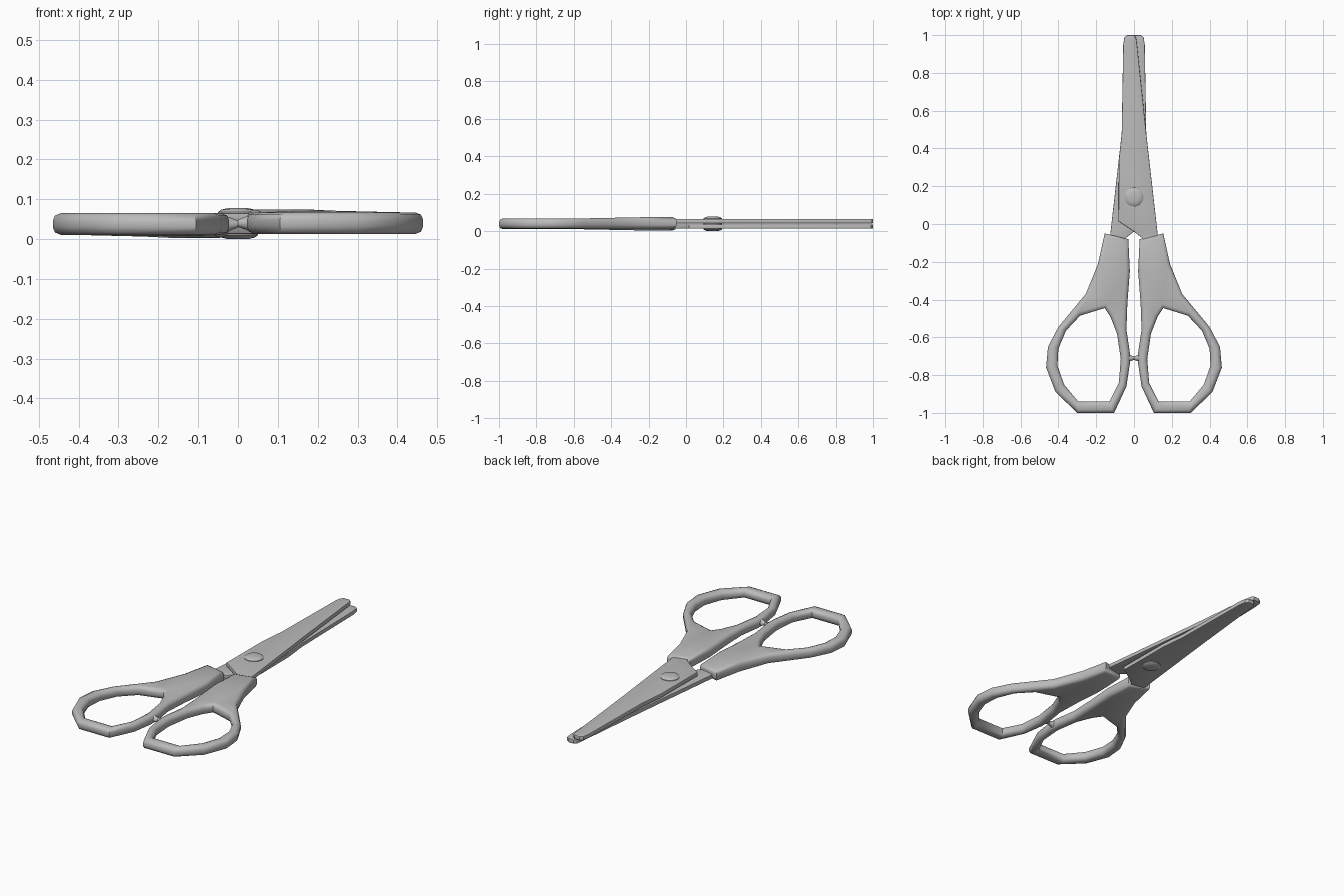
import bpy, bmesh, math
from mathutils import Vector

cube = bpy.data.objects.get("Cube")
if cube:
    bpy.data.objects.remove(cube)

HEIGHT = 0.078  # overall thickness, the two halves are turned about its middle

grey = bpy.data.materials.new("plain grey")
grey.use_nodes = True
grey.diffuse_color = (0.5, 0.5, 0.5, 1)
grey.node_tree.nodes["Principled BSDF"].inputs["Base Color"].default_value = (0.5, 0.5, 0.5, 1)


def inset(loop, dist):
    """Move a loop towards its left side with mitred corners."""
    out = []
    for i, p in enumerate(loop):
        p = Vector(p)
        a = (p - Vector(loop[i - 1])).normalized()
        b = (Vector(loop[(i + 1) % len(loop)]) - p).normalized()
        na, nb = Vector((-a.y, a.x)), Vector((-b.y, b.x))
        out.append(p + (na + nb) * dist / max(1 + na.dot(nb), 0.5))
    return out


def rounded(bottom, top, d):
    """Section of a slab with rounded edges, as (inset, z) steps."""
    low = [(d, 0), (0.3 * d, 0.3 * d), (0, d)]
    return [(i, bottom + z) for i, z in low] + [(i, top - z) for i, z in reversed(low)]


def make_object(name, bm, angle):
    bmesh.ops.recalc_face_normals(bm, faces=bm.faces)
    mesh = bpy.data.meshes.new(name)
    bm.to_mesh(mesh)
    bm.free()
    mesh.materials.append(grey)
    obj = bpy.data.objects.new(name, mesh)
    bpy.context.collection.objects.link(obj)
    bpy.ops.object.select_all(action="DESELECT")
    obj.select_set(True)
    bpy.context.view_layer.objects.active = obj
    bpy.ops.object.shade_smooth_by_angle(angle=math.radians(angle))
    return obj


def slab(loops, section):
    """Loft outlines (and holes) through the section and cap both ends."""
    bm = bmesh.new()
    caps = ([], [])
    for loop in loops:
        rings = [[bm.verts.new((p.x, p.y, z)) for p in inset(loop, d)] for d, z in section]
        n = len(loop)
        for lower, upper in zip(rings, rings[1:]):
            for i in range(n):
                j = (i + 1) % n
                bm.faces.new((lower[i], lower[j], upper[j], upper[i]))
        for cap, ring in zip(caps, (rings[0], rings[-1])):
            cap += [bm.edges.get((ring[i], ring[(i + 1) % n])) for i in range(n)]
    for cap in caps:
        bmesh.ops.triangle_fill(bm, edges=cap, use_beauty=True)
    return bm


def turned(bm):
    """Turn a part half way round the long axis."""
    for v in bm.verts:
        v.co.x, v.co.z = -v.co.x, HEIGHT - v.co.z
    return bm


# Handle outline and finger hole
handle_outline = [(0.155, -0.05), (0.03, -0.08), (0.022, -0.25), (0.035, -0.42),
                  (0.04, -0.56), (0.022, -0.68), (0.022, -0.74), (0.04, -0.86),
                  (0.105, -1), (0.3, -1), (0.415, -0.89), (0.465, -0.76),
                  (0.455, -0.65), (0.4, -0.545), (0.255, -0.37), (0.19, -0.21)]
finger_hole = [(0.155, -0.445), (0.285, -0.485), (0.36, -0.565), (0.4, -0.66),
               (0.405, -0.75), (0.37, -0.85), (0.295, -0.94), (0.13, -0.94),
               (0.08, -0.84), (0.07, -0.715), (0.09, -0.58), (0.125, -0.49)]


def handle():
    bm = slab([handle_outline, finger_hole], rounded(0.013, 0.067, 0.019))
    # The grip thickens towards the blade
    for v in bm.verts:
        if v.co.z > 0.04:
            v.co.z += 0.008 * min(max((v.co.y + 0.6) / 0.4, 0), 1)
    return bm


# Blade with a blunt tip and a notch at its heel
blade_outline = [(0.11, -0.15), (0.125, -0.05), (0.065, 0.48), (0.014, 0.97),
                 (0.009, 0.99), (-0.002, 1), (-0.035, 1), (-0.051, 0.988),
                 (-0.057, 0.95), (-0.065, 0.48), (-0.08, 0.34), (-0.082, 0.015),
                 (0, -0.04), (0.045, -0.075), (0.05, -0.15)]


def blade():
    return slab([blade_outline], rounded(0.042, 0.065, 0.003))


# Small stop where the two rings meet
def stop():
    bm = bmesh.new()
    bmesh.ops.create_cone(bm, cap_ends=True, segments=12, radius1=0.024,
                          radius2=0.009, depth=0.04)
    for v in bm.verts:
        x, y, z = v.co
        v.co = (0.02 - z, y - 0.71, x + 0.04)
    return bm


for part, build, angle in (("handle", handle, 50), ("blade", blade, 30), ("stop", stop, 50)):
    make_object("left_" + part, build(), angle)
    make_object("right_" + part, turned(build()), angle)

# Pivot rivet with domed heads
circle = [(0.05 * math.cos(a), 0.143 + 0.05 * math.sin(a))
          for a in (math.tau * i / 24 for i in range(24))]
half = [(0.025, 0), (0.008, 0.004), (0, 0.01)]
make_object("rivet", slab([circle], half + [(d, HEIGHT - z) for d, z in reversed(half)]), 50)
